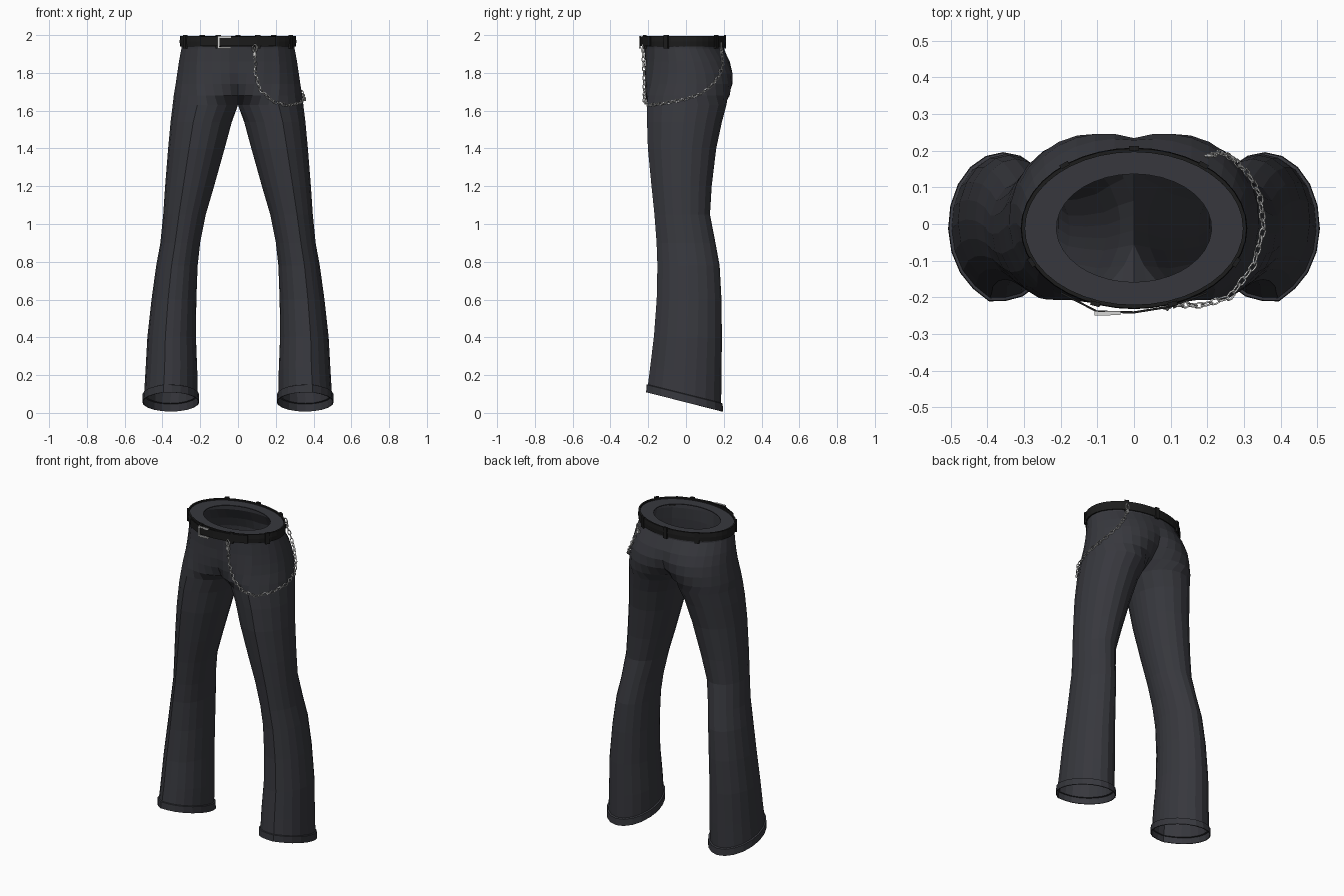
import bpy, bmesh, math
from mathutils import Vector, Matrix

if "Cube" in bpy.data.objects:
    bpy.data.objects.remove(bpy.data.objects["Cube"])


def material(name, rgb):
    m = bpy.data.materials.new(name)
    m.diffuse_color = (*rgb, 1)
    m.use_nodes = True
    m.node_tree.nodes["Principled BSDF"].inputs["Base Color"].default_value = m.diffuse_color
    return m


CLOTH = material("charcoal cloth", (0.038, 0.039, 0.047))
LEATHER = material("black leather", (0.012, 0.012, 0.012))
STEEL = material("polished steel", (0.68, 0.68, 0.67))


def finish(name, bm, mat):
    bmesh.ops.recalc_face_normals(bm, faces=bm.faces)
    me = bpy.data.meshes.new(name)
    bm.to_mesh(me)
    bm.free()
    me.materials.append(mat)
    ob = bpy.data.objects.new(name, me)
    bpy.context.collection.objects.link(ob)
    return ob


def box(name, loc, size, mat, rot=0.0):
    bm = bmesh.new()
    bmesh.ops.create_cube(bm, size=1, matrix=Matrix.Translation(loc)
                          @ Matrix.Rotation(rot, 4, 'Z') @ Matrix.Diagonal((*size, 1)))
    return finish(name, bm, mat)


def bridge(bm, a, b, closed):
    n = len(a)
    for i in range(n if closed else n - 1):
        j = (i + 1) % n
        bm.faces.new((a[i], a[j], b[j], b[i]))


# ---- Trousers: half pelvis lofted into one leg, then mirrored ----
FRONT, SIDE, INNER = 5, 13, 3      # segments: seam to crease, crease to back seam, inner thigh


def section(z, cx, a, yf, yb, fly=None, shear=0.0, leg=False, crease=0.008, grow=0.0):
    """Points from the front seam around the outside to the back seam, then the inner thigh."""
    seam = math.acos(max(-0.955, -cx / a))
    fold = -(0.46 if leg else 0.50) * seam
    cy, b = (yf + yb) / 2, (yb - yf) / 2
    a, b = a + grow, b + grow
    angles = [-seam + (fold + seam) * i / FRONT for i in range(FRONT)]
    angles += [fold + (seam - fold) * i / SIDE for i in range(SIDE + 1)]
    if leg:
        gap = 2 * math.pi - 2 * seam
        angles += [seam + gap * i / INNER for i in range(1, INNER)]
    seam_y = cy - b * math.sin(seam)
    pts = []
    for i, t in enumerate(angles):
        x, y = cx + a * math.cos(t), cy + b * math.sin(t)
        if fly is not None and i < FRONT:
            y += (fly - seam_y) * (1 - i / FRONT) ** 1.5    # flat fly panel
        if i == FRONT:
            y -= crease            # pressed front crease
        if not leg and i in (0, FRONT + SIDE):
            x = 0.0
        pts.append(Vector((max(x, 0.0), y, z - shear * 0.25 * y)))
    return pts


# z, centre x, half width, front y, back y, front seam y
PELVIS = [(1.985, 0, .298, -.224, .197, None), (1.93, 0, .300, -.220, .201, None),
          (1.86, .045, .268, -.213, .232, -.213), (1.80, .08, .242, -.209, .247, -.210),
          (1.74, .11, .221, -.207, .246, -.200), (1.68, .145, .196, -.206, .231, -.172)]
# z, inner x, outer x, front y, back y, hem slope
LEG = [(1.63, -.008, .346, -.206, .214, 0), (1.54, .032, .357, -.205, .190, 0),
       (1.40, .070, .370, -.200, .160, 0), (1.20, .126, .386, -.180, .136, 0),
       (1.05, .170, .396, -.164, .127, 0), (.90, .200, .411, -.153, .156, 0),
       (.78, .213, .433, -.149, .178, 0), (.60, .220, .458, -.153, .188, 0),
       (.40, .222, .480, -.168, .190, .1), (.22, .215, .490, -.188, .188, .5),
       (.10, .215, .497, -.200, .186, 1)]

bm = bmesh.new()
add = lambda pts: [bm.verts.new(p) for p in pts]
pelvis = [add(section(*r)) for r in PELVIS]
# flat waist facing around the opening
rim = add([Vector((p.x * .71, -.005 + (p.y + .005) * .70, 1.985))
           for p in section(*PELVIS[0], crease=0)])
rings = [rim] + pelvis
for a, b in zip(rings, rings[1:]):
    bridge(bm, a, b, False)

legs = [add(section(z, (i + o) / 2, (o - i) / 2, f, k, None, s, True))
        for z, i, o, f, k, s in LEG]
# turned hem cuff stands slightly proud of the leg
for z, g in ((.097, .008), (.056, .010)):
    legs.append(add(section(z, .356, .141, -.200, .186, None, 1, True, grow=g)))
bridge(bm, pelvis[-1], legs[0][:FRONT + SIDE + 1], False)
for a, b in zip(legs, legs[1:]):
    bridge(bm, a, b, True)
trousers = finish("trousers", bm, CLOTH)
mir = trousers.modifiers.new("mirror", 'MIRROR')
mir.merge_threshold = 0.0005
thick = trousers.modifiers.new("cloth thickness", 'SOLIDIFY')
thick.thickness, thick.offset = 0.005, -1

# ---- Belt ----
BELT_A, BELT_B, BELT_Y = .305, .216, -.012


def around(t, out=0.0):
    return ((BELT_A + out) * math.cos(t), BELT_Y + (BELT_B + out) * math.sin(t))


bm = bmesh.new()
loops = []
for out, z in ((-.008, 1.940), (.002, 1.940), (.004, 1.967), (.002, 1.994), (-.008, 1.994)):
    loops.append([bm.verts.new((*around(i * math.tau / 40, out), z)) for i in range(40)])
for a, b in zip(loops, loops[1:] + loops[:1]):
    bridge(bm, a, b, True)
finish("belt", bm, LEATHER)

# loose overlapping belt end running through the buckle
bm = bmesh.new()
strip = []
for x, y in ((-.20, -.184), (-.10, -.236), (0, -.238), (.10, -.222), (.20, -.184)):
    strip.append([bm.verts.new((x, y - d, z))
                  for d, z in ((0, 1.942), (.006, 1.942), (.006, 1.992), (0, 1.992))])
for a, b in zip(strip, strip[1:]):
    bridge(bm, a, b, True)
bm.faces.new(strip[0])
bm.faces.new(strip[-1])
finish("belt_end", bm, LEATHER)

# belt loops
for i, deg in enumerate((90, 52, 128, -25, 205, -70, 250)):
    t = math.radians(deg)
    x, y = around(t, .003)
    rot = math.atan2(BELT_B * math.cos(t), -BELT_A * math.sin(t))
    box(f"belt_loop_{i + 1}", (x, y, 1.965), (.026, .012, .070), LEATHER, rot)

# open buckle frame
for name, x, z, w, h in (("side", -.103, 1.962, .009, .064), ("top", -.070, 1.990, .066, .008),
                         ("bottom", -.070, 1.934, .066, .008)):
    box("buckle_" + name, (x, -.244, z), (w, .010, h), STEEL, .03)

# ---- Hanging chain ----
PATH = [Vector(p) for p in (
    (.088, -.228, 1.92), (.092, -.222, 1.80), (.118, -.220, 1.71), (.185, -.222, 1.65),
    (.262, -.198, 1.628), (.325, -.115, 1.64), (.354, -.01, 1.66), (.343, .08, 1.69),
    (.313, .135, 1.73), (.268, .180, 1.79), (.235, .195, 1.85), (.205, .186, 1.93))]


def link(bm, centre, direction, roll, half_len=.0165, half_wid=.0085, wire=.0028):
    frame = (Matrix.Translation(centre) @ direction.to_track_quat('X', 'Z').to_matrix().to_4x4()
             @ Matrix.Rotation(roll, 4, 'X'))
    hoops = []
    for i in range(8):
        t = (i + .5) * math.tau / 8
        c, s = math.cos(t), math.sin(t)
        hoops.append([])
        for j in range(4):
            p = j * math.tau / 4
            q = wire * math.cos(p)
            hoops[-1].append(bm.verts.new(
                frame @ Vector(((half_len + q) * c, (half_wid + q) * s, wire * math.sin(p)))))
    for a, b in zip(hoops, hoops[1:] + hoops[:1]):
        bridge(bm, a, b, True)


bm = bmesh.new()
pitch, carry, count = .0245, 0.0, 0
for a, b in zip(PATH, PATH[1:]):
    d = b - a
    while carry < d.length:
        link(bm, a + d.normalized() * carry, d, .5 + (count % 2) * math.pi / 2)
        carry += pitch
        count += 1
    carry -= d.length
finish("chain", bm, STEEL)

# clips holding both chain ends to the belt loops
for name, p in (("front", PATH[0]), ("back", PATH[-1])):
    bm = bmesh.new()
    link(bm, p + Vector((0, 0, .01)), Vector((0, 0, 1)), math.pi / 2, .022, .012, .004)
    finish(name + "_chain_clip", bm, STEEL)
    box(name + "_chain_clasp", p - Vector((0, 0, .022)), (.014, .012, .018), STEEL)
